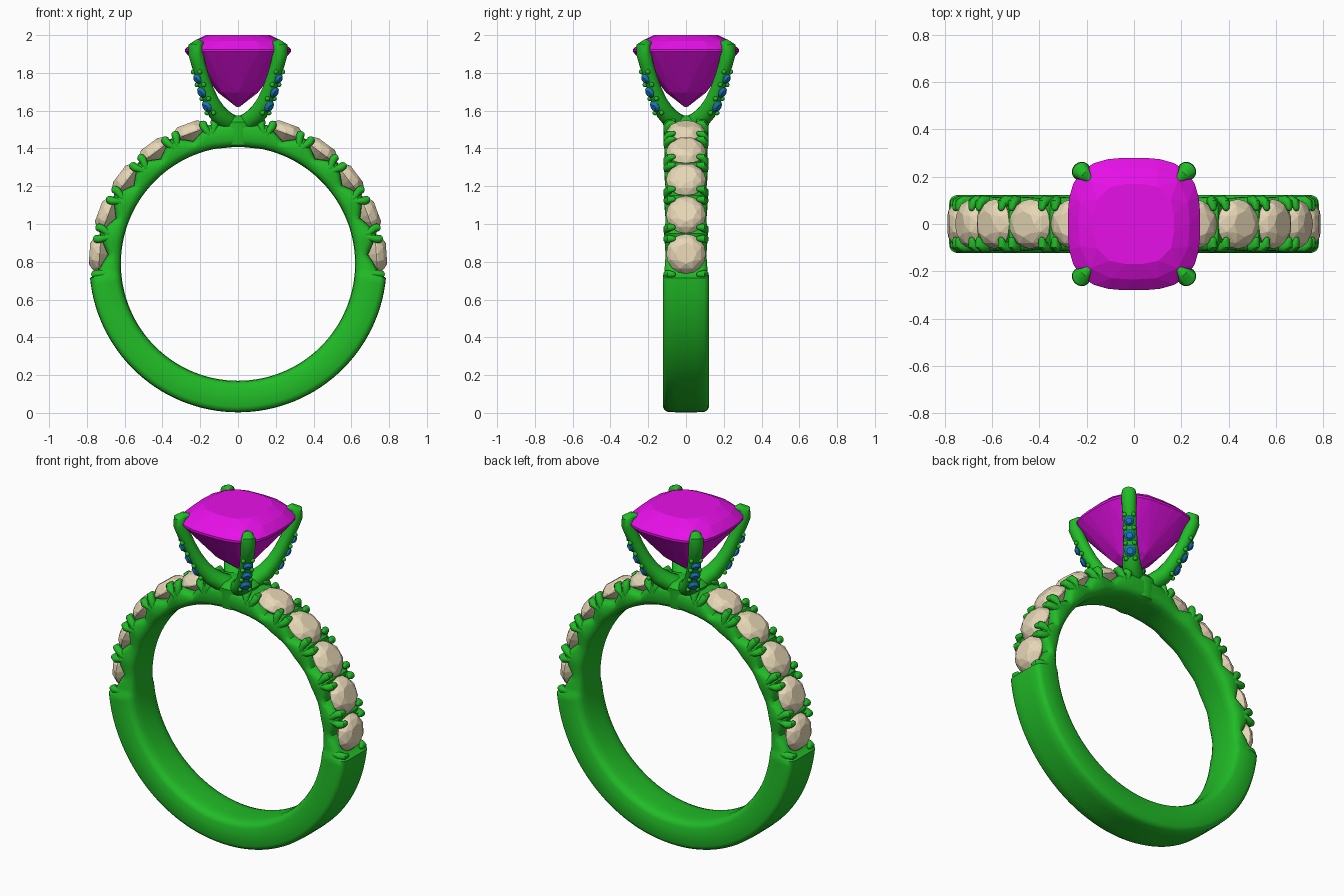
import bpy, bmesh, math
from mathutils import Vector, Matrix

if "Cube" in bpy.data.objects:
    bpy.data.objects.remove(bpy.data.objects["Cube"])

CZ, R_IN, R_OUT, HALF = 0.79, 0.62, 0.787, 0.122   # band centre, radii, half width
STONES = [4 + 16.5 * k for k in range(5)]          # stone angles up one shoulder
GAPS = [-4.25 + 16.5 * k for k in range(6)]        # angles between stones


def material(name, rgb):
    m = bpy.data.materials.new(name)
    m.diffuse_color = (*rgb, 1)
    m.use_nodes = True
    m.node_tree.nodes["Principled BSDF"].inputs["Base Color"].default_value = m.diffuse_color
    return m


GREEN = material("green_metal", (0.015, 0.5, 0.02))
MAGENTA = material("magenta_gem", (0.8, 0.005, 0.8))
BEIGE = material("beige_gem", (0.8, 0.68, 0.47))
BLUE = material("blue_gem", (0.01, 0.2, 0.5))


def finish(bm, name, mat, smooth=True):
    bmesh.ops.recalc_face_normals(bm, faces=bm.faces)
    me = bpy.data.meshes.new(name)
    bm.to_mesh(me)
    bm.free()
    ob = bpy.data.objects.new(name, me)
    bpy.context.collection.objects.link(ob)
    me.materials.append(mat)
    if smooth:
        bpy.ops.object.select_all(action='DESELECT')
        ob.select_set(True)
        bpy.context.view_layer.objects.active = ob
        bpy.ops.object.shade_smooth_by_angle(angle=math.radians(40))
    return ob


def bridge(bm, a, b):
    n = len(a)
    for i in range(n):
        bm.faces.new((a[i], a[(i + 1) % n], b[(i + 1) % n], b[i]))


def tube(bm, pts, radii, side, n=12):
    """Sweep an ellipse (width along side, depth) with rounded ends."""
    pts = [Vector(p) for p in pts]
    last, rings = len(pts) - 1, []
    for i, p in enumerate(pts):
        t = (pts[min(i + 1, last)] - pts[max(i - 1, 0)]).normalized()
        nrm = t.cross(side).normalized()
        w, d = radii[i]
        caps = [(0, 1)]
        if i in (0, last):
            s = -1 if i == 0 else 1
            caps = [(s * min(w, d) * math.sin(a), math.cos(a)) for a in (0, .5, 1, 1.4)]
            caps = caps[::s]
        for off, k in caps:
            rings.append([bm.verts.new(p + t * off
                          + side * w * k * math.cos(2 * math.pi * j / n)
                          + nrm * d * k * math.sin(2 * math.pi * j / n)) for j in range(n)])
    for a, b in zip(rings, rings[1:]):
        bridge(bm, a, b)
    bm.faces.new(rings[0])
    bm.faces.new(rings[-1])


def gem(bm, rings, mat, power=2):
    """Faceted stone: convex hull of rings (radius, height, count, phase)."""
    vs = []
    for r, h, n, ph in rings:
        for j in range(n):
            a = 2 * math.pi * (j + ph) / n
            c, s = math.cos(a), math.sin(a)
            k = r / (abs(c) ** power + abs(s) ** power) ** (1 / power)
            vs.append(bm.verts.new(mat @ Vector((k * c, k * s, h))))
    res = bmesh.ops.convex_hull(bm, input=vs)
    bmesh.ops.delete(bm, geom=[g for g in res["geom_interior"] if isinstance(g, bmesh.types.BMVert)], context='VERTS')


def polar(deg):
    a = math.radians(deg)
    return Vector((math.cos(a), 0, math.sin(a))), Vector((-math.sin(a), 0, math.cos(a)))


def frame(origin, normal, tangent):
    return Matrix.Translation(origin) @ Matrix((tangent, normal.cross(tangent), normal)).transposed().to_4x4()


# Band: plain lower half, scalloped lower shoulders under the stones
def section(deg, out, w):
    u, _ = polar(deg)
    half = [(R_IN, .05), (R_IN + .004, .085), (R_IN + .014, w - .012), (R_IN + .035, w),
            (out - .03, w), (out - .012, w - .008), (out - .002, w - .025), (out, .05)]
    prof = half + [(r, -y) for r, y in reversed(half)]
    return [u * r + Vector((0, y, CZ)) for r, y in prof]


bm = bmesh.new()
right = []
for k in range(41):
    deg = -4.25 + 82.5 * k / 40
    wave = abs((k % 8) - 4) / 4
    right.append((deg, .69 + .06 * wave, .108 + .007 * wave))
stations = [(-174.5 + 169 * k / 60, R_OUT, HALF) for k in range(61)] + right
stations += [(90, .75, .115)] + [(180 - d, o, w) for d, o, w in reversed(right)]
loops = [[bm.verts.new(p) for p in section(*s)] for s in stations]
for a, b in zip(loops, loops[1:] + loops[:1]):
    bridge(bm, a, b)
finish(bm, "band", GREEN)

# Band stones and the paired claws between them
stones, claws = bmesh.new(), bmesh.new()
for flip in (False, True):
    for d in STONES:
        u, t = polar(180 - d if flip else d)
        gem(stones, [(.055, .05, 8, 0), (.087, .033, 8, .5), (.105, .004, 16, 0),
                     (.105, -.004, 16, 0), (.055, -.045, 8, .5), (.004, -.085, 8, 0)],
            frame(u * .738 + Vector((0, 0, CZ)), u, t))
    for i, g in enumerate(GAPS):
        offs = (0,) if i == 0 else (-2.3, 2.3)
        for o in offs:
            u, t = polar(180 - g - o if flip else g + o)
            foot = polar(180 - g - o * .4 if flip else g + o * .4)[0]
            for s in (-1, 1):
                path = [(foot, .675, .092), (foot, .71, .096), (u, .745, .098),
                        (u, .763, .088), (u, .767, .068)]
                tube(claws, [v * r + Vector((0, s * y, CZ)) for v, r, y in path],
                     [(.02, .018), (.021, .022), (.021, .023), (.021, .02), (.015, .013)], t, 10)
finish(stones, "band_stones", BEIGE, False)
finish(claws, "band_claws", GREEN)

# Hub joining the head to the band
bm = bmesh.new()
prof = [(.09, 1.408), (.11, 1.418), (.118, 1.45), (.118, 1.5), (.122, 1.54), (.1, 1.565), (.05, 1.575)]
loops = [[bm.verts.new((r * math.cos(math.tau * j / 32), r * math.sin(math.tau * j / 32), z))
          for j in range(32)] for r, z in prof]
for a, b in zip(loops, loops[1:]):
    bridge(bm, a, b)
bm.faces.new(loops[0])
bm.faces.new(loops[-1])
finish(bm, "head_hub", GREEN)

# Four head prongs with three small stones and beads on each outer face
prongs, accents, beads = bmesh.new(), bmesh.new(), bmesh.new()
path = [(.03, 1.52), (.10, 1.55), (.155, 1.59), (.198, 1.645), (.235, 1.71), (.268, 1.78),
        (.298, 1.85), (.317, 1.905), (.318, 1.94), (.295, 1.957), (.262, 1.957)]
size = [(.06, .05), (.058, .05), (.05, .048), (.042, .042), (.038, .037), (.037, .035),
        (.039, .036), (.041, .038), (.039, .036), (.028, .022), (.01, .008)]
for q in range(4):
    a = math.radians(45 + 90 * q)
    rad, side = Vector((math.cos(a), math.sin(a), 0)), Vector((-math.sin(a), math.cos(a), 0))
    up = Vector((0, 0, 1))
    tube(prongs, [rad * r + up * z for r, z in path], size, side, 16)
    nrm = (rad * .89 - up * .455).normalized()
    for r, z, s in ((.226, 1.625, .033), (.265, 1.7, .031), (.297, 1.772, .028)):
        gem(accents, [(s * .55, .014, 8, 0), (s, 0, 12, 0), (s * .3, -.02, 8, 0)],
            frame(rad * r + up * z + nrm * .008, nrm, side))
    along = side.cross(nrm)
    along *= 1 if along.z > 0 else -1
    for r, z in ((.208, 1.588), (.246, 1.663), (.282, 1.737), (.31, 1.805)):
        for s in (-1, 1):
            bmesh.ops.create_icosphere(beads, subdivisions=2, radius=.013,
                matrix=Matrix.Translation(rad * r + up * z + side * s * .025))
finish(prongs, "head_prongs", GREEN)
finish(accents, "prong_stones", BLUE, False)
finish(beads, "prong_beads", GREEN)

# Cushion-cut centre stone
bm = bmesh.new()
gem(bm, [(.17, 2.0, 16, .5), (.235, 1.968, 16, 0), (.28, 1.925, 32, 0), (.28, 1.912, 32, 0),
         (.185, 1.795, 16, .5), (.105, 1.695, 8, 0), (.008, 1.62, 8, 0)], Matrix.Identity(4), 3)
finish(bm, "centre_stone", MAGENTA, False)
